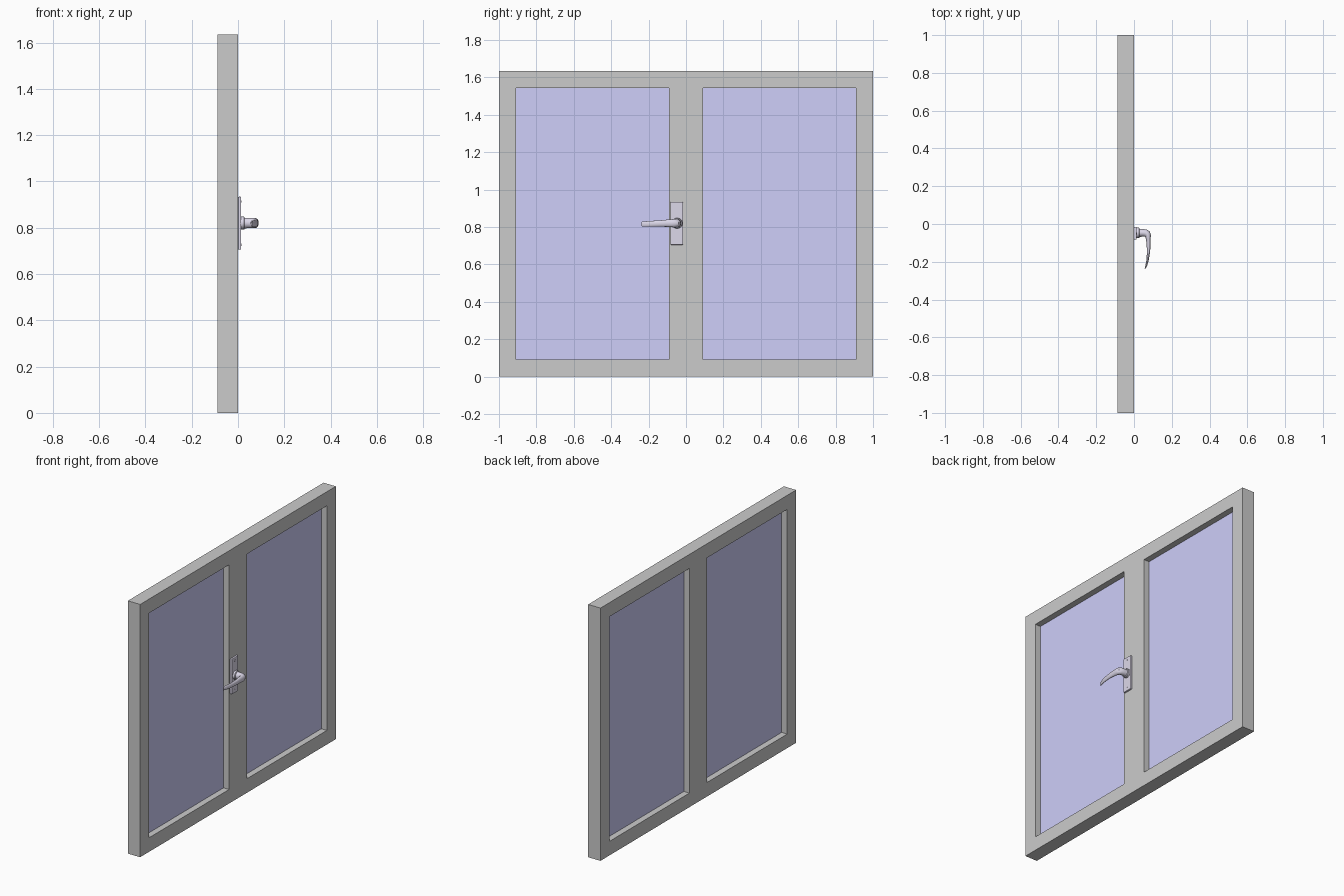
import bpy, bmesh, math
from mathutils import Vector

if "Cube" in bpy.data.objects:
    bpy.data.objects.remove(bpy.data.objects["Cube"])

H, D, B = 1.635, 0.088, 0.091      # height, frame depth, frame border


def material(name, rgb):
    m = bpy.data.materials.new(name)
    m.diffuse_color = (*rgb, 1)
    m.use_nodes = True
    m.node_tree.nodes["Principled BSDF"].inputs["Base Color"].default_value = m.diffuse_color
    return m


glass_mat = material("glass", (0.62, 0.62, 0.95))
metal_mat = material("metal", (0.72, 0.69, 0.82))


def finish(bm, name, mat=None, smooth=False):
    bmesh.ops.recalc_face_normals(bm, faces=bm.faces)
    me = bpy.data.meshes.new(name)
    bm.to_mesh(me)
    bm.free()
    ob = bpy.data.objects.new(name, me)
    bpy.context.collection.objects.link(ob)
    if mat:
        me.materials.append(mat)
    if smooth:
        bpy.context.view_layer.objects.active = ob
        ob.select_set(True)
        bpy.ops.object.shade_smooth_by_angle(angle=math.radians(35))
        ob.select_set(False)
    return ob


def box(name, lo, hi, mat=None, bevel=0):
    bm = bmesh.new()
    bmesh.ops.create_cube(bm, size=1)
    for v in bm.verts:
        v.co = Vector([(a + b) / 2 + c * (b - a) for a, b, c in zip(lo, hi, v.co)])
    ob = finish(bm, name, mat)
    if bevel:
        mod = ob.modifiers.new("bevel", 'BEVEL')
        mod.width, mod.segments = bevel, 2
    return ob


def sash_frame(name, y0, y1):
    """Rectangular ring with an open middle."""
    bm = bmesh.new()

    def loop(x, i):
        return [bm.verts.new((x, y, z)) for y, z in
                ((y0 + i, i), (y1 - i, i), (y1 - i, H - i), (y0 + i, H - i))]

    rings = [loop(0, 0), loop(0, B), loop(-D, B), loop(-D, 0)]
    for r in range(4):
        a, b = rings[r], rings[(r + 1) % 4]
        for k in range(4):
            n = (k + 1) % 4
            bm.faces.new((a[k], a[n], b[n], b[k]))
    return finish(bm, name)


def loft(name, sections, mat, n=24):
    """Elliptical rings (x, y, z, half thickness, half height) along a path in plan."""
    bm = bmesh.new()
    pts = [Vector(s[:3]) for s in sections]
    rings = []
    for i, s in enumerate(sections):
        t = pts[min(i + 1, len(pts) - 1)] - pts[max(i - 1, 0)]
        t.z = 0
        t.normalize()
        side = Vector((-t.y, t.x, 0))
        rings.append([bm.verts.new(pts[i] + side * s[3] * math.cos(a) + Vector((0, 0, s[4] * math.sin(a))))
                      for a in (2 * math.pi * k / n for k in range(n))])
    for a, b in zip(rings, rings[1:]):
        for k in range(n):
            bm.faces.new((a[k], a[(k + 1) % n], b[(k + 1) % n], b[k]))
    bm.faces.new(rings[0])
    bm.faces.new(rings[-1])
    return finish(bm, name, mat, True)


# Two sashes meeting at y = 0, each with a thin pane at mid depth
for side, y0, y1 in (("left", -1, 0), ("right", 0, 1)):
    sash_frame(side + "_frame", y0, y1)
    box(side + "_pane", (-D / 2 - 0.004, y0 + B, B), (-D / 2 + 0.004, y1 - B, H - B), glass_mat)

# Handle back plate and its screws
HY, HZ = -0.047, 0.82
box("handle_plate", (0, -0.083, 0.705), (0.014, -0.016, 0.934), metal_mat, 0.004)
for label, z in (("lower", 0.726), ("upper", 0.913)):
    loft(label + "_screw", [(0.012, -0.05, z, 0.005, 0.005), (0.0147, -0.05, z, 0.005, 0.005)], metal_mat, 12)

# Collar around the spindle
loft("handle_collar", [(0.012, HY, HZ, 0.028, 0.028), (0.026, HY, HZ, 0.028, 0.028),
                       (0.029, HY, HZ, 0.025, 0.025)], metal_mat)

# Lever: straight neck, tight bend, then a tapering curved grip
loft("handle_lever", [
    (0.020, HY, HZ, 0.022, 0.023),
    (0.046, HY, HZ, 0.020, 0.022),
    (0.060, -0.048, HZ, 0.020, 0.022),
    (0.069, -0.053, HZ, 0.020, 0.022),
    (0.074, -0.062, HZ, 0.016, 0.022),
    (0.0755, -0.078, HZ, 0.0125, 0.021),
    (0.077, -0.105, HZ, 0.0105, 0.019),
    (0.077, -0.135, 0.819, 0.009, 0.017),
    (0.075, -0.165, 0.818, 0.0075, 0.016),
    (0.071, -0.195, 0.817, 0.006, 0.015),
    (0.065, -0.220, 0.816, 0.0045, 0.014),
    (0.059, -0.236, 0.816, 0.003, 0.013)], metal_mat)
